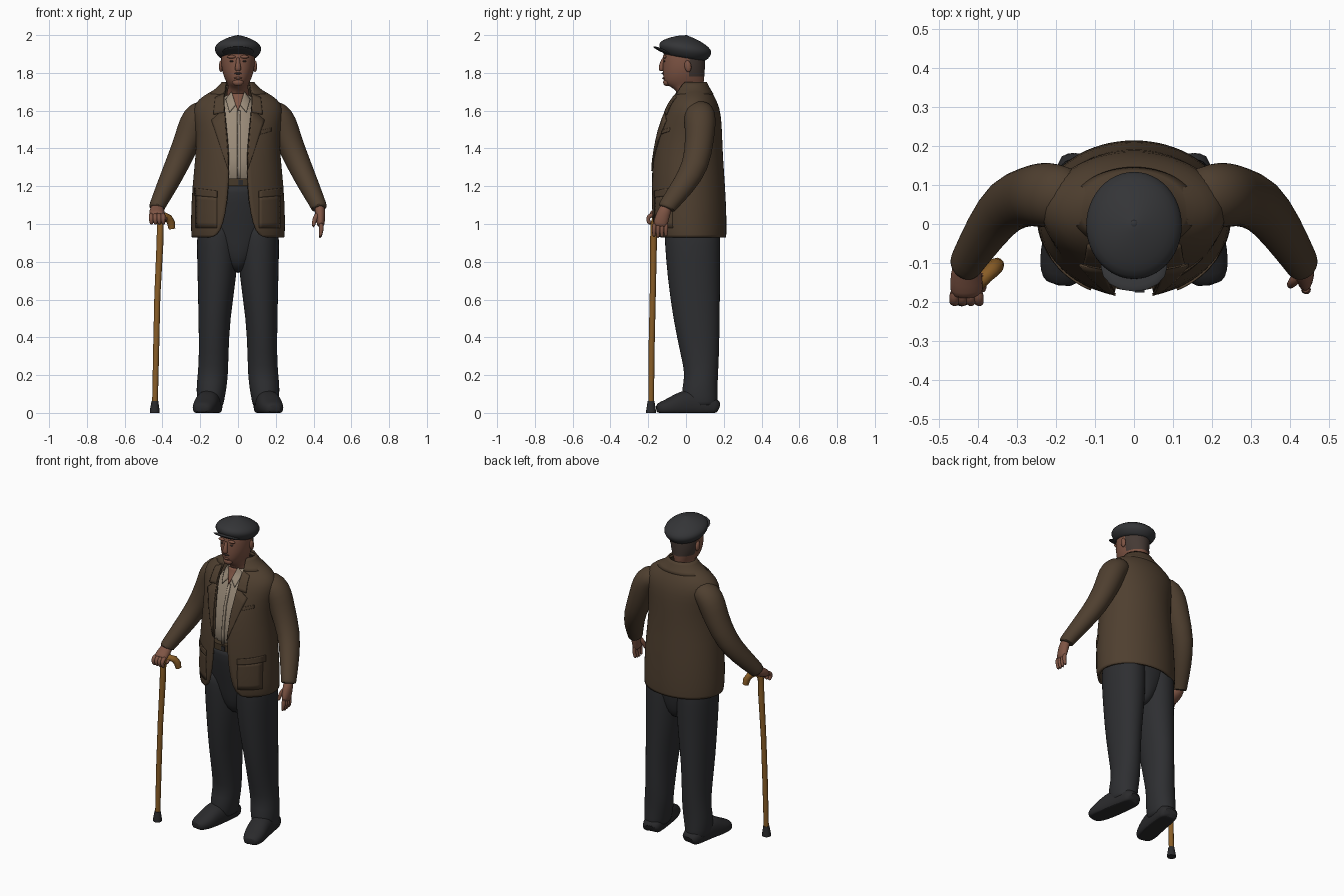
import bpy, bmesh, math
from mathutils import Vector, Matrix

cube = bpy.data.objects.get("Cube")
if cube:
    bpy.data.objects.remove(cube, do_unlink=True)


def material(name, *rgb):
    mat = bpy.data.materials.new(name)
    mat.use_nodes = True
    mat.diffuse_color = (*rgb, 1)
    mat.node_tree.nodes["Principled BSDF"].inputs["Base Color"].default_value = (*rgb, 1)
    return mat


TWEED = material("brown tweed", .078, .05, .029)
TROUSER = material("charcoal cloth", .027, .028, .031)
CAP = material("dark grey felt", .034, .035, .038)
SKIN = material("weathered skin", .21, .09, .058)
SHIRT = material("cream cotton", .33, .265, .195)
WOOD = material("varnished wood", .25, .11, .02)
BLACK = material("black leather", .023, .023, .025)
HAIR = material("dark hair", .06, .042, .035)
BELT = material("belt leather", .06, .04, .022)
made = []


def finish(name, bm, mat, sub=0, thick=0, rule=None, second=None):
    """Turn a bmesh into a named object with its modifiers."""
    bmesh.ops.recalc_face_normals(bm, faces=bm.faces)
    mesh = bpy.data.meshes.new(name)
    if rule:
        for face in bm.faces:
            face.material_index = int(rule(face.calc_center_median()))
    bm.to_mesh(mesh)
    bm.free()
    obj = bpy.data.objects.new(name, mesh)
    bpy.context.collection.objects.link(obj)
    mesh.materials.append(mat)
    if second:
        mesh.materials.append(second)
    if sub:
        obj.modifiers.new("Smooth", "SUBSURF").levels = sub
        obj.modifiers["Smooth"].render_levels = sub
    if thick:
        solid = obj.modifiers.new("Thickness", "SOLIDIFY")
        solid.thickness, solid.offset = thick, 0
    made.append(obj)
    return obj


def spow(value, e):
    return math.copysign(abs(value) ** e, value)


def loft(name, rings, mat, n=20, sub=1, e=1.0, ref=None, shape=None, thick=0, **extra):
    """Skin rings (x, y, z, ra, rb[, half opening]); ref tilts them along the path."""
    bm = bmesh.new()
    rows = []
    opened = len(rings[0]) > 5
    for i, ring in enumerate(rings):
        c, ra, rb = Vector(ring[:3]), ring[3], ring[4]
        u, v = Vector((1, 0, 0)), Vector((0, 1, 0))
        if ref:
            before, after = rings[max(i - 1, 0)], rings[min(i + 1, len(rings) - 1)]
            t = (Vector(after[:3]) - Vector(before[:3])).normalized()
            u = t.cross(Vector(ref)).normalized()
            v = t.cross(u)
        start = math.asin((ring[5] / ra) ** (1 / e)) if opened else 0
        row = []
        for k in range(n):
            a = start + (math.tau - 2 * start) * k / (n - 1 if opened else n)
            p = c + u * ra * spow(math.sin(a), e) - v * rb * spow(math.cos(a), e)
            row.append(bm.verts.new(shape(p) if shape else p))
        rows.append(row)
    for low, high in zip(rows, rows[1:]):
        for k in range(n - 1 if opened else n):
            j = (k + 1) % n
            bm.faces.new((low[k], low[j], high[j], high[k]))
    if not opened:
        bm.faces.new(rows[0][::-1])
        bm.faces.new(rows[-1])
    return finish(name, bm, mat, sub, thick, **extra)


def bands(table):
    """Rows of (z, half width, front y, back y[, opening]) to level rings."""
    return [(0, (f + b) / 2, z, w, (b - f) / 2, *rest) for z, w, f, b, *rest in table]


def blob(name, pos, size, mat, tilt=0):
    bm = bmesh.new()
    place = Matrix.Translation(pos) @ Matrix.Rotation(tilt, 4, "X") @ Matrix.Diagonal((*size, 1))
    bmesh.ops.create_uvsphere(bm, u_segments=16, v_segments=10, radius=1, matrix=place)
    return finish(name, bm, mat)


def front_y(table, x, z):
    z = min(max(z, table[0][0]), table[-1][0])
    for a, b in zip(table, table[1:]):
        if z <= b[0]:
            break
    k = (z - a[0]) / (b[0] - a[0])
    w, f, back = (a[i] + (b[i] - a[i]) * k for i in (1, 2, 3))
    s = min(abs(x) / w, .98)
    return (f + back) / 2 - (back - f) / 2 * math.sqrt(1 - s * s)


def patch(name, quad, table, mat, lift, side=1, n=6):
    """Thin plate on the front of a garment, from four (x, z) corners."""
    bm = bmesh.new()
    a, b, c, d = (Vector(q) for q in quad)
    grid = []
    for i in range(n + 1):
        for j in range(n + 1):
            p = a.lerp(b, i / n).lerp(d.lerp(c, i / n), j / n)
            grid.append(bm.verts.new((p.x * side, front_y(table, p.x, p.y) - lift, p.y)))
    m = n + 1
    for i in range(n):
        for j in range(n):
            k = i * m + j
            bm.faces.new((grid[k], grid[k + 1], grid[k + m + 1], grid[k + m]))
    return finish(name, bm, mat, thick=.006)


Y, Z = (0, 1, 0), (0, 0, 1)

# Jacket shell, open at the front, with a collar
jacket = [(.93, .24, -.168, .207, .13), (.955, .244, -.177, .209, .095),
          (1.05, .244, -.181, .209, .066), (1.2, .237, -.181, .202, .05),
          (1.35, .22, -.174, .19, .046), (1.48, .214, -.152, .186, .058),
          (1.58, .236, -.118, .18, .068), (1.635, .226, -.092, .164, .073),
          (1.675, .18, -.066, .144, .073), (1.705, .122, -.046, .124, .068),
          (1.73, .085, -.032, .108, .06)]
loft("jacket", bands(jacket), TWEED, n=33, thick=.012)
collar = [(1.685, .16, -.066, .143, .074), (1.715, .11, -.05, .124, .069),
          (1.75, .082, -.03, .106, .06)]
loft("jacket_collar", bands(collar), TWEED, n=25, thick=.009)

# Shirt, belt and the seat of the trousers
shirt = [(1.18, .2, -.16, .17), (1.35, .19, -.156, .16), (1.48, .18, -.134, .15),
         (1.6, .13, -.09, .13), (1.66, .08, -.06, .105), (1.69, .072, -.05, .095)]
loft("shirt", bands(shirt), SHIRT)
patch("shirt_placket", [(-.004, 1.24), (.014, 1.24), (.012, 1.6), (-.004, 1.6)], shirt, SHIRT, .001)
patch("open_neck", [(-.002, 1.6), (.002, 1.6), (.032, 1.69), (-.032, 1.69)], shirt, SKIN, .005)
loft("belt", bands([(1.2, .205, -.17, .175), (1.24, .205, -.17, .175)]), BELT, n=32, sub=0)
buckle = bmesh.new()
bmesh.ops.create_cube(buckle, size=1, matrix=Matrix.Translation((.015, -.17, 1.22))
                      @ Matrix.Diagonal((.024, .01, .026, 1)))
finish("belt_buckle", buckle, BLACK)
seat = [(.74, .03, -.02, .1), (.78, .07, -.075, .145), (.86, .14, -.1, .165),
        (.95, .2, -.116, .18), (1.05, .21, -.14, .18), (1.18, .2, -.162, .17), (1.22, .195, -.16, .165)]
loft("trouser_seat", bands(seat), TROUSER)

# Parts on both sides
for side, label in ((1, "left"), (-1, "right")):
    def mirrored(rows):
        return [(x * side, *rest) for x, *rest in rows]

    patch(label + "_lapel", [(.047, 1.28), (.056, 1.3), (.14, 1.55), (.073, 1.61)],
          jacket, TWEED, .008, side)
    patch(label + "_collar_leaf", [(.074, 1.59), (.13, 1.58), (.12, 1.67), (.074, 1.69)],
          jacket, TWEED, .009, side)
    patch(label + "_hip_pocket", [(.11, .98), (.222, .98), (.222, 1.16), (.11, 1.15)],
          jacket, TWEED, .004, side)
    patch(label + "_pocket_flap", [(.11, 1.14), (.23, 1.15), (.229, 1.19), (.11, 1.175)],
          jacket, TWEED, .008, side)
    patch(label + "_shirt_collar", [(.012, 1.63), (.045, 1.59), (.064, 1.66), (.034, 1.7)],
          shirt, SHIRT, .008, side)

    # Sleeve
    loft(label + "_sleeve", mirrored([
        (.13, .07, 1.62, .05, .065), (.205, .072, 1.583, .078, .085),
        (.237, .075, 1.53, .08, .084), (.264, .072, 1.45, .072, .077),
        (.325, .055, 1.31, .064, .072), (.377, -.015, 1.2, .055, .062),
        (.426, -.095, 1.1, .043, .048), (.43, -.102, 1.085, .043, .048),
        (.431, -.104, 1.08, .035, .039)]), TWEED, ref=Y)

    # Trouser leg: z, inner x, outer x, front y, back y
    leg = [(1.03, .02, .19, -.09, .16), (.98, -.002, .215, -.116, .182),
           (.9, -.002, .22, -.114, .184), (.72, .006, .215, -.1, .182),
           (.5, .042, .21, -.07, .18), (.3, .05, .207, -.028, .176), (.2, .052, .214, -.004, .17),
           (.13, .06, .222, -.024, .168), (.05, .075, .217, -.02, .17), (.03, .08, .21, -.01, .168)]
    loft(label + "_trouser_leg", [(side * (a + b) / 2, (f + k) / 2, z, (b - a) / 2, (k - f) / 2)
                                  for z, a, b, f, k in leg], TROUSER, e=.95)

    # Shoe, flattened on the ground
    shoe = mirrored([(.135, .172, .02, .045, .03), (.138, .155, .03, .06, .05),
                     (.15, .06, .05, .064, .08), (.163, -.02, .045, .066, .075),
                     (.176, -.08, .03, .066, .05), (.188, -.13, .022, .055, .038),
                     (.193, -.158, .02, .034, .024)])
    loft(label + "_shoe", shoe, BLACK, ref=Z, e=.85,
         shape=lambda p: Vector((p.x, p.y, max(p.z, 0))))

    # Ear, brow and eye
    blob(label + "_ear", (side * .09, .01, 1.835), (.011, .018, .031), SKIN, .15)
    blob(label + "_brow", (side * .034, -.113, 1.885), (.024, .01, .009), SKIN)
    blob(label + "_eye", (side * .034, -.114, 1.862), (.011, .004, .004), HAIR)

# Head with hair at the back
loft("head", bands([
    (1.64, .066, -.04, .09), (1.7, .06, -.04, .09), (1.728, .05, -.085, .092),
    (1.742, .058, -.116, .094), (1.78, .076, -.122, .098), (1.82, .087, -.124, .101),
    (1.87, .091, -.122, .103), (1.92, .09, -.118, .1), (1.95, .07, -.09, .08)]),
    SKIN, n=24, rule=lambda c: c.y > .025 and c.z > 1.79, second=HAIR)
loft("nose", [(0, -.114, 1.885, .009, .008), (0, -.126, 1.855, .011, .012),
              (0, -.132, 1.825, .018, .016), (0, -.128, 1.808, .016, .012)],
     SKIN, n=10, ref=Y)
blob("moustache", (0, -.121, 1.797), (.02, .008, .005), HAIR)
blob("lower_lip", (0, -.118, 1.772), (.022, .008, .006), SKIN)
blob("chin", (0, -.101, 1.75), (.03, .02, .02), SKIN)


# Flat cap, sloping down to the back
def slope(p):
    return Vector((p.x, p.y, p.z - .15 * p.y))


loft("flat_cap", bands([
    (1.875, .088, -.105, .095), (1.883, .1, -.12, .108), (1.895, .112, -.13, .12),
    (1.92, .127, -.146, .138), (1.945, .122, -.14, .134), (1.968, .092, -.102, .1),
    (1.986, .052, -.058, .058), (1.996, .018, -.02, .02), (1.998, .008, -.008, .008)]),
    CAP, n=24, shape=slope)
blob("cap_button", (0, 0, 1.993), (.011, .011, .007), CAP)
blob("cap_brim", (0, -.11, 1.912), (.085, .068, .01), CAP, -.4)

# Breast pocket
patch("breast_pocket", [(.12, 1.475), (.175, 1.49), (.175, 1.51), (.12, 1.495)], jacket, TWEED, .006)

# Relaxed left hand
loft("left_palm", [(.43, -.1, 1.1, .03, .032), (.436, -.12, 1.055, .028, .038),
                   (.438, -.136, 1.0, .022, .04), (.438, -.138, .985, .016, .036)], SKIN, n=12, ref=Y)
for i in range(4):
    y, drop = -.166 + .021 * i, .006 * abs(i - 1.3)
    loft(f"left_finger_{i + 1}", [(.438, y, 1.01, .014, .013), (.444, y - .004, .97, .013, .012),
                                  (.432, y - .003, .92 + drop, .009, .009)], SKIN, n=8, ref=Y)
loft("left_thumb", [(.425, -.13, 1.06, .016, .018), (.404, -.15, 1.025, .014, .014),
                    (.398, -.16, .98, .009, .009)], SKIN, n=8, ref=Y)

# Right hand gripping the cane
loft("right_palm", [(-.427, -.085, 1.1, .03, .03), (-.43, -.125, 1.07, .042, .032),
                    (-.428, -.17, 1.048, .044, .028), (-.427, -.185, 1.04, .04, .022)],
     SKIN, n=12, ref=Z)
for i in range(4):
    x = -.46 + .021 * i
    loft(f"right_finger_{i + 1}", [(x, -.168, 1.052, .014, .014), (x, -.198, 1.042, .014, .014),
                                   (x, -.203, 1.02, .013, .013), (x + .004, -.188, .995, .01, .01)],
         SKIN, n=8, ref=(1, 0, 0))
loft("right_thumb", [(-.4, -.125, 1.06, .016, .016), (-.386, -.15, 1.035, .014, .014),
                     (-.388, -.175, 1.01, .01, .01)], SKIN, n=8, ref=Z)

# Walking cane with a hooked handle and rubber tip
loft("cane", [(-.44, -.185, .03, .015, .015), (-.433, -.182, .35, .016, .016),
              (-.427, -.176, .62, .016, .016), (-.413, -.172, .9, .018, .018),
              (-.411, -.17, 1.0, .018, .018), (-.404, -.16, 1.033, .019, .019),
              (-.387, -.14, 1.042, .02, .02), (-.367, -.12, 1.03, .021, .021),
              (-.354, -.108, 1.005, .021, .021), (-.35, -.104, .975, .018, .018)],
     WOOD, n=12, sub=0, ref=Y)
loft("cane_tip", [(-.441, -.185, 0, .026, .026), (-.441, -.185, .012, .026, .026),
                  (-.44, -.185, .062, .018, .018)], BLACK, n=12, sub=0)

# Smooth shading with sharp edges kept
bpy.ops.object.select_all(action="DESELECT")
for obj in made:
    obj.select_set(True)
bpy.context.view_layer.objects.active = made[0]
bpy.ops.object.shade_smooth_by_angle(angle=math.radians(55))
